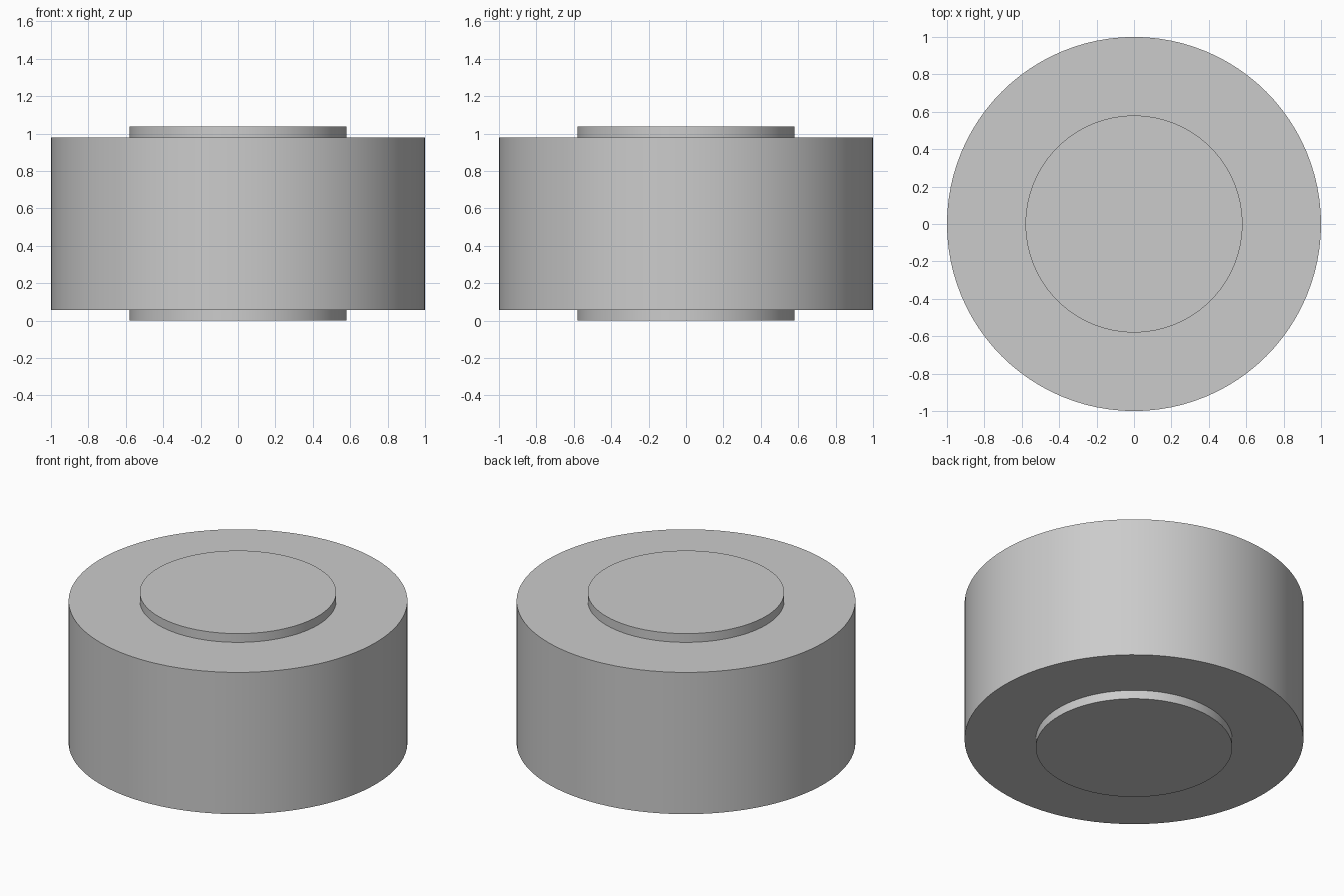
import bpy
import bmesh
import math

if "Cube" in bpy.data.objects:
    bpy.data.objects.remove(bpy.data.objects["Cube"])

SEGMENTS = 96

grey = bpy.data.materials.new("light_grey")
grey.diffuse_color = (0.6, 0.6, 0.6, 1.0)
grey.use_nodes = True
grey.node_tree.nodes["Principled BSDF"].inputs["Base Color"].default_value = grey.diffuse_color


def lathe(name, profile):
    """Spin an (r, z) profile around z, with flat caps at both ends."""
    bm = bmesh.new()
    rings = []
    for r, z in profile:
        rings.append([bm.verts.new((r * math.cos(a), r * math.sin(a), z))
                      for a in (2 * math.pi * i / SEGMENTS for i in range(SEGMENTS))])
    for low, high in zip(rings, rings[1:]):
        for i in range(SEGMENTS):
            j = (i + 1) % SEGMENTS
            bm.faces.new((low[i], low[j], high[j], high[i]))
    bm.faces.new(rings[0][::-1])
    bm.faces.new(rings[-1])
    mesh = bpy.data.meshes.new(name)
    bm.to_mesh(mesh)
    bm.free()
    mesh.materials.append(grey)
    obj = bpy.data.objects.new(name, mesh)
    bpy.context.collection.objects.link(obj)
    bpy.context.view_layer.objects.active = obj
    obj.select_set(True)
    bpy.ops.object.shade_smooth_by_angle(angle=math.radians(30))
    return obj


# Wide drum with a thin raised hub on each end
HUB_R, DRUM_R, STEP, HEIGHT = 0.58, 1.0, 0.057, 1.037
lathe("roller_drum", [
    (HUB_R, 0), (HUB_R, STEP), (DRUM_R, STEP),
    (DRUM_R, HEIGHT - STEP), (HUB_R, HEIGHT - STEP), (HUB_R, HEIGHT),
])
